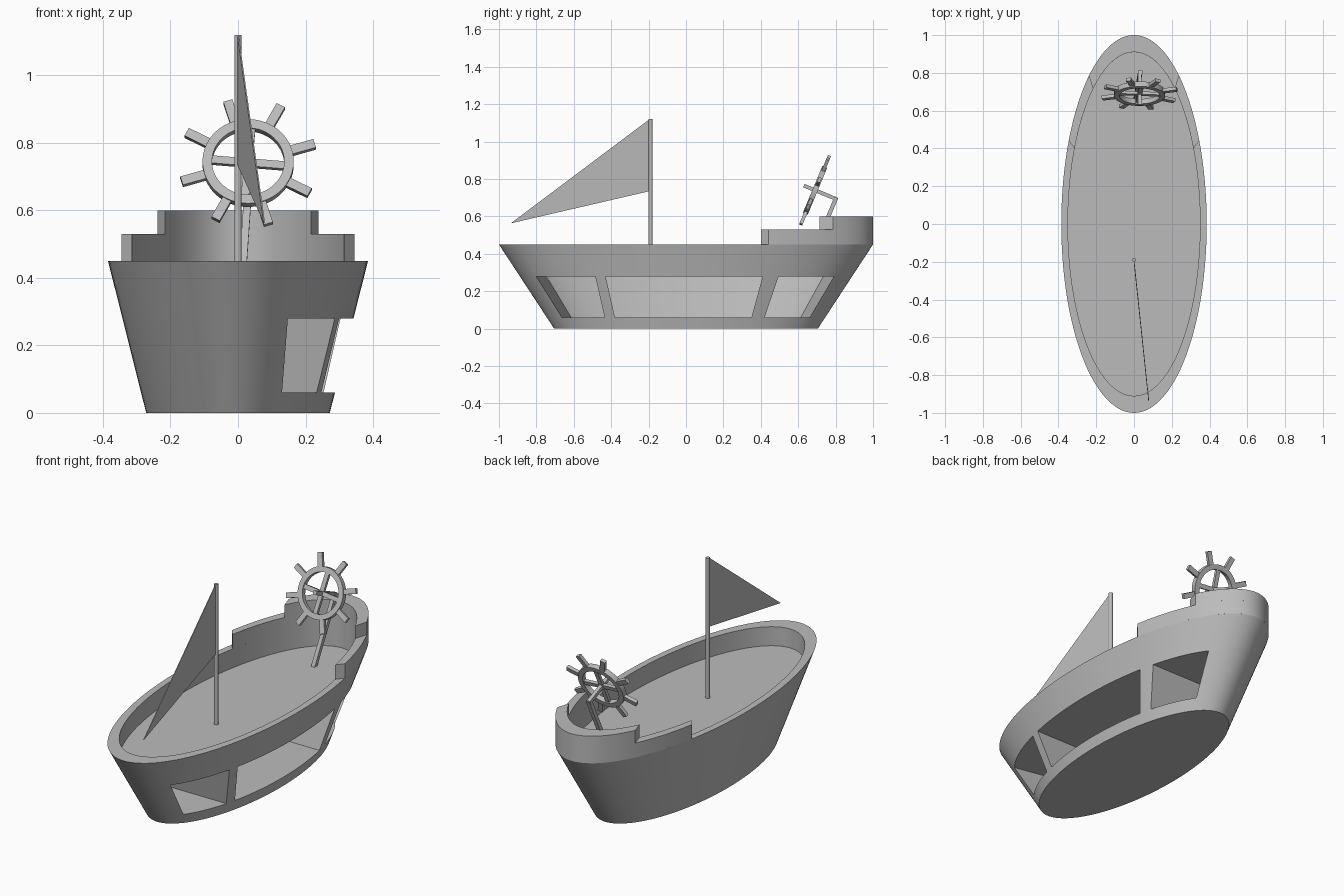
import bpy, bmesh, math
from mathutils import Vector, Matrix

if "Cube" in bpy.data.objects:
    bpy.data.objects.remove(bpy.data.objects["Cube"], do_unlink=True)

grey = bpy.data.materials.new("plain_grey")
grey.use_nodes = True
grey.diffuse_color = (0.5, 0.5, 0.5, 1)
grey.node_tree.nodes["Principled BSDF"].inputs["Base Color"].default_value = (0.5, 0.5, 0.5, 1)


def finish(name, bm, smooth=False):
    bmesh.ops.recalc_face_normals(bm, faces=bm.faces)
    me = bpy.data.meshes.new(name)
    bm.to_mesh(me)
    bm.free()
    me.materials.append(grey)
    ob = bpy.data.objects.new(name, me)
    bpy.context.collection.objects.link(ob)
    if smooth:
        activate(ob)
        bpy.ops.object.shade_smooth_by_angle(angle=math.radians(25))
    return ob


def activate(ob):
    bpy.ops.object.select_all(action='DESELECT')
    ob.select_set(True)
    bpy.context.view_layer.objects.active = ob


def boolean(ob, other, operation):
    mod = ob.modifiers.new("cut", 'BOOLEAN')
    mod.object, mod.operation, mod.solver = other, operation, 'EXACT'
    activate(ob)
    bpy.ops.object.modifier_apply(modifier=mod.name)


def loft(rings, closed=False, caps=True):
    """Skin a list of equal-length point rings."""
    bm = bmesh.new()
    vs = [[bm.verts.new(p) for p in r] for r in rings]
    pairs = list(zip(vs, vs[1:])) + ([(vs[-1], vs[0])] if closed else [])
    n = len(vs[0])
    for a, b in pairs:
        for i in range(n):
            j = (i + 1) % n
            bm.faces.new((a[i], a[j], b[j], b[i]))
    if caps:
        bm.faces.new(vs[0])
        bm.faces.new(vs[-1])
    return bm


def ellipse(rx, ry, z, n=128, port=1.0):
    pts = []
    for i in range(n):
        a = 2 * math.pi * i / n
        x = rx * math.cos(a)
        pts.append((x * port if x > 0 else x, ry * math.sin(a), z))
    return pts


def bar(name, p, q, w, h, up=(1, 0, 0)):
    """Square-section bar from p to q, w wide along up and h across it."""
    p, q = Vector(p), Vector(q)
    d = (q - p).normalized()
    u = Vector(up)
    u = (u - d * u.dot(d)).normalized()
    v = d.cross(u)
    corners = [(-1, -1), (1, -1), (1, 1), (-1, 1)]
    return finish(name, loft([[c + u * w / 2 * i + v * h / 2 * j for i, j in corners] for c in (p, q)]))


# Hull: flaring oval with a sunken deck
DECK, RIM = 0.345, 0.45
OUT, INN = (0.385, 1.0), (0.35, 0.91)
hull = finish("hull", loft([ellipse(0.272, 0.705, 0), ellipse(*OUT, RIM),
                            ellipse(*INN, RIM), ellipse(*INN, DECK)]))

# Three cabins hollowed out behind the side openings
# (lower and upper y of the front edge, then of the back edge, and their slants)
cabins = [(-0.665, -0.80, -0.435, -0.485, 0.2, 0),
          (-0.38, -0.43, 0.35, 0.41, 0, 0),
          (0.42, 0.495, 0.665, 0.79, 0, -0.2)]
for f0, f1, b0, b1, fs, bs in cabins:
    rings = []
    for x in (0.5, -0.5):
        df, db = fs * (0.14 - x), bs * (0.14 - x)
        rings.append([(x, f0 + df, 0.06), (x, b0 + db, 0.06), (x, b1 + db, 0.28), (x, f1 + df, 0.28)])
    cutter = finish("cabin_cutter", loft(rings))
    inner = finish("cabin_limit", loft([ellipse(0.272 * 0.92, 0.705 * 0.92, 0, port=3.5),
                                        ellipse(0.372 * 0.92, 0.967 * 0.92, 0.4, port=3.5)]))
    boolean(cutter, inner, 'INTERSECT')
    boolean(hull, cutter, 'DIFFERENCE')
    for helper in (cutter, inner):
        bpy.data.objects.remove(helper, do_unlink=True)
activate(hull)
bpy.ops.object.shade_smooth_by_angle(angle=math.radians(25))


# Raised stern walls in two steps
def stern_wall(name, start, z0, z1, n=64):
    t0 = math.asin(start)
    rings = []
    for i in range(n + 1):
        t = t0 + (math.pi - 2 * t0) * i / n
        c, s = math.cos(t), math.sin(t)
        rings.append([(r[0] * c, r[1] * s, z) for r, z in ((OUT, z0), (OUT, z1), (INN, z1), (INN, z0))])
    finish(name, loft(rings), True)


stern_wall("lower_stern_wall", 0.44, RIM, 0.53)
stern_wall("upper_stern_wall", 0.785, 0.53, 0.60)

# Mast
finish("mast", loft([[(0.011 * math.cos(a), -0.19 + 0.011 * math.sin(a), z)
                      for a in [math.tau * k / 24 for k in range(24)]] for z in (DECK, 1.12)]), True)

# Triangular sail
tri = [(0, -0.195, 1.12), (0, -0.195, 0.735), (0.078, -0.937, 0.563)]
finish("sail", loft([[(x + o, y, z) for x, y, z in tri] for o in (-0.002, 0.002)]))

# Steering wheel, tilted back
centre = Vector((0.03, 0.69, 0.74))
tilt = math.radians(22.6)
side = Vector((1, 0, 0))
rise = Vector((0, math.sin(tilt), math.cos(tilt)))
axis = Vector((0, math.cos(tilt), -math.sin(tilt)))


def on_wheel(r, deg, depth=0):
    a = math.radians(deg)
    return centre + side * r * math.cos(a) + rise * r * math.sin(a) + axis * depth


section = ((0.135, -0.014), (0.135, 0.014), (0.107, 0.014), (0.107, -0.014))
finish("wheel_rim", loft([[on_wheel(r, k * 360 / 64, d) for r, d in section] for k in range(64)],
                         closed=True, caps=False), True)
for k in range(8):
    a = 17 + 45 * k
    bar(f"wheel_handle_{k + 1}", on_wheel(0.125, a), on_wheel(0.206, a), 0.018, 0.028, axis)
for k, a in enumerate((-5, 85)):
    bar(f"wheel_spoke_{k + 1}", on_wheel(0.115, a), on_wheel(0.115, a + 180), 0.016, 0.024, axis)

# Axle and slanted stand
bar("wheel_axle", centre - axis * 0.065, centre + axis * 0.127, 0.02, 0.02)
bar("wheel_stand", (0.033, 0.803, 0.70), (0.008, 0.652, DECK - 0.005), 0.022, 0.022)
